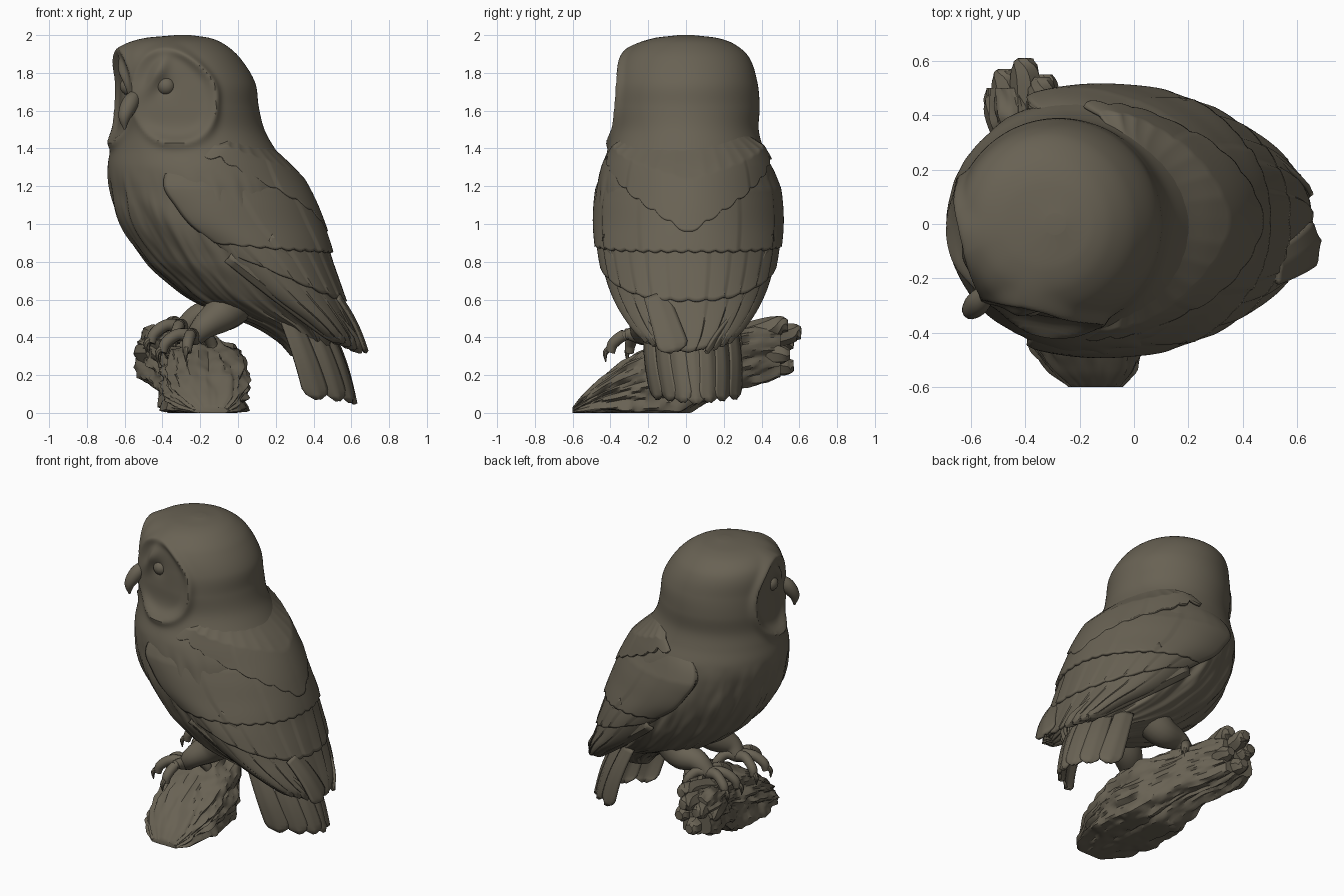
import bpy, bmesh, math
from mathutils import Vector, noise

if "Cube" in bpy.data.objects:
    bpy.data.objects.remove(bpy.data.objects["Cube"])

mat = bpy.data.materials.new("dark_taupe")
mat.use_nodes = True
COLOUR = (0.14, 0.122, 0.088, 1)
mat.diffuse_color = COLOUR
mat.node_tree.nodes["Principled BSDF"].inputs["Base Color"].default_value = COLOUR


def finish(bm, name, thick=0):
    bmesh.ops.recalc_face_normals(bm, faces=bm.faces)
    mesh = bpy.data.meshes.new(name)
    bm.to_mesh(mesh)
    bm.free()
    ob = bpy.data.objects.new(name, mesh)
    bpy.context.collection.objects.link(ob)
    mesh.materials.append(mat)
    if thick:
        mod = ob.modifiers.new("thickness", "SOLIDIFY")
        mod.thickness, mod.offset = thick, 0
    bpy.ops.object.select_all(action="DESELECT")
    bpy.context.view_layer.objects.active = ob
    ob.select_set(True)
    bpy.ops.object.shade_smooth_by_angle(angle=math.radians(40))
    return ob


def grid(name, f, nu, nv, closed=False, thick=0):
    """Surface from f(u, v); closed wraps v and caps both ends."""
    bm = bmesh.new()
    cols = nv if closed else nv + 1
    rows = [[bm.verts.new(f(i / nu, j / nv)) for j in range(cols)] for i in range(nu + 1)]
    for a, b in zip(rows, rows[1:]):
        for j in range(nv):
            k = (j + 1) % cols
            bm.faces.new((a[j], a[k], b[k], b[j]))
    if closed:
        bm.faces.new(rows[0])
        bm.faces.new(rows[-1])
    return finish(bm, name, thick)


def lookup(table, t):
    """Smooth interpolation of table rows by their first column."""
    n = len(table)
    t = min(max(t, table[0][0]), table[-1][0])
    i = max(k for k in range(n - 1) if table[k][0] <= t)
    a, b = table[i], table[i + 1]
    p, q = table[max(i - 1, 0)], table[min(i + 2, n - 1)]
    h = b[0] - a[0]
    s = (t - a[0]) / h
    out = []
    for c in range(1, len(a)):
        m0 = (b[c] - p[c]) / (b[0] - p[0]) * h
        m1 = (q[c] - a[c]) / (q[0] - a[0]) * h
        out.append((2*s**3 - 3*s*s + 1)*a[c] + (s**3 - 2*s*s + s)*m0
                   + (3*s*s - 2*s**3)*b[c] + (s**3 - s*s)*m1)
    return out


def bump(x, width):
    return math.exp(-(x / width) ** 2)


def tube(name, pts, radii, sides=12):
    """Round tapered limb along a smooth path."""
    table = [(i, *p, r) for i, (p, r) in enumerate(zip(pts, radii))]
    last = len(pts) - 1

    def f(u, v):
        x, y, z, r = lookup(table, u * last)
        d = (Vector(lookup(table, u * last + .05)[:3])
             - Vector(lookup(table, u * last - .05)[:3])).normalized()
        side = d.cross(Vector((.3, .9, .2))).normalized()
        w = v * math.tau
        return Vector((x, y, z)) + r * (math.cos(w) * side + math.sin(w) * d.cross(side))
    return grid(name, f, last * 6, sides, True)


# Head and body: one loft of height, front x, back x, half width
BODY = [(.3, .28, .5, .06), (.38, .21, .53, .15), (.46, .08, .52, .22),
        (.52, -.08, .5, .27), (.6, -.25, .48, .34), (.7, -.38, .46, .40),
        (.8, -.49, .44, .44), (1, -.62, .38, .475), (1.2, -.68, .32, .47),
        (1.3, -.69, .265, .45), (1.4, -.675, .195, .41), (1.5, -.66, .14, .385),
        (1.62, -.665, .11, .39), (1.75, -.66, .09, .378), (1.88, -.645, .01, .335),
        (1.95, -.59, -.07, .26), (1.985, -.49, -.15, .165), (2, -.33, -.25, .04)]


def body(u, v):
    z = .3 + 1.7 * (1 - math.cos(math.pi * u)) / 2
    x0, x1, hy = lookup(BODY, z)
    w = v * math.tau
    c, s = math.cos(w), math.sin(w)
    grow = 0
    if z > 1.34:
        # Two dished face halves with soft rims, a central ridge and slanting brows
        d = abs((math.degrees(w) - 225 + 180) % 360 - 180)
        e = math.hypot((d - 34) / 35, (z - 1.68) / .25)
        grow = .024 * bump(e - 1, .13) * min(1, d / 25)
        grow -= .05 * max(0, 1 - e * e) ** .8
        grow += .02 * bump(d, 9) * bump(z - 1.68, .18)
        grow += .035 * bump(d - 10 - 110 * (z - 1.68), 7) * bump(z - 1.79, .09)
        grow -= .012 * bump(d - 27, 9) * bump(z - 1.73, .05)
    elif z < 1.3:
        # Soft rippled breast plumage
        fade = min(1, (1.3 - z) / .2) * min(1, (z - .3) / .1)
        grow = .02 * fade * noise.noise(Vector((c * 6, s * 6, z * 3.5)))
        grow += .008 * fade * noise.noise(Vector((c * 14, s * 14, z * 6)))
    return Vector(((x0 + x1) / 2 + c * ((x1 - x0) / 2 + grow), s * (hy + grow), z))


grid("head_and_body", body, 170, 200, True)

# Folded wings: height, back x, leading edge x, half width
WING = [(.31, .655, .58, .09), (.4, .63, .48, .25), (.5, .59, .36, .34),
        (.6, .55, .22, .40), (.7, .515, .1, .44), (.8, .48, 0, .465),
        (.9, .45, -.12, .48), (1, .415, -.25, .488), (1.1, .375, -.33, .485),
        (1.2, .325, -.39, .472), (1.3, .262, -.36, .447), (1.4, .185, -.24, .395),
        (1.5, .12, -.06, .33)]


def wing_layer(name, top, bottom, lift, feathers, reach=1):
    def f(u, v):
        s = 2 * v - 1
        a = abs(s)
        z = top + (bottom(a) - top) * u
        xb, xe, hy = lookup(WING, z)
        ramp = min(1, u * 2.2)
        o = lift * ramp * (1 - .6 * a ** 6) - .025 * (1 - ramp)
        o += .008 * u * ((a * feathers) % 1 - .5)
        t = s * reach * math.pi / 2
        tuck = 1 - .07 * max(0, (a * reach - .75) / .25) ** 2
        return Vector((xe + (xb - xe + o) * math.cos(t), .012 + (hy * tuck + o) * math.sin(t), z))
    return grid(name, f, 44, 120, thick=.02)


def scallop(a, n, depth):
    return depth * abs(math.sin(a * n * math.pi))


wing_layer("flight_feathers", 1.42, lambda a: .32 + .05 * a, 0, 6)
wing_layer("secondary_feathers", 1.43,
           lambda a: .6 + .26 * a ** 2.5 - scallop(a, 7, .012), .016, 7)
wing_layer("wing_coverts", 1.44,
           lambda a: .86 + .05 * a ** 3 - scallop(a, 11, .012), .034, 3)
wing_layer("mantle", 1.46,
           lambda a: .96 + .4 * min(1, a * 1.15) - scallop(a, 8, .02), .042, 2, .86)


def feather(name, start, end, across, width, bow):
    """Long blade with a raised quill line and a rounded tip."""
    p, q, w = Vector(start), Vector(end), Vector(across).normalized()
    n = (q - p).cross(w).normalized()
    if n.x < 0:
        n = -n

    def f(u, v):
        s = 2 * v - 1
        half = width * (.75 + .25 * u) * math.sqrt(max(.03, 1 - max(0, (u - .85) / .15) ** 2))
        rise = bow * math.sin(u * math.pi) + .015 * (1 - abs(s))
        return p.lerp(q, u) + w * s * half + n * rise
    return grid(name, f, 16, 8, thick=.016)


# Tail fan, wrapped into a trough
for k in range(-3, 4):
    feather(f"tail_feather_{k + 4}", (.45 - .02 * k * k, .02 + .07 * k, .5),
            (.61 - .021 * k * k, .055 + .066 * k, .045 + .009 * abs(k)),
            (-.044 * k, .066, 0), .056 + .007 * abs(k), .02)

# Overlapping tip of the front wing
feather("front_wing_tip", (.52, -.16, .62), (.67, -.06, .32), (-.12, 1, .25), .085, .015)

for side, label in ((-1, "front"), (1, "rear")):
    # Quills along the lower wing edge
    for k in range(4):
        feather(f"{label}_wing_quill_{k + 1}",
                (-.05 + .07 * k, side * (.45 - .005 * k) + .012, .83 + .03 * k),
                (.56 + .03 * k, side * (.21 - .04 * k) + .012, .38 - .018 * k),
                (.5, side * .2, .65), .045, .03)

    # Leg, foot and clawed toes
    fx, fy, fz = (-.23, -.23, .40) if side < 0 else (-.29, .17, .45)
    tube(f"{label}_leg", [(.02, side * .15, .62), (-.08, side * .17, .53),
                          ((fx - .12) / 2, fy, fz + .06), (fx, fy, fz)],
         [.12, .1, .07, .05], 16)
    for k, (dx, dy) in enumerate(((-.17, -.07), (-.16, .05), (-.04, -.17), (.1, .1))):
        tube(f"{label}_toe_{k + 1}",
             [(fx, fy, fz), (fx + dx * .5, fy + dy * .5, fz + .015),
              (fx + dx * .9, fy + dy * .9, fz - .03), (fx + dx, fy + dy, fz - .08)],
             [.042, .032, .03, .024])
        tube(f"{label}_claw_{k + 1}",
             [(fx + dx * .95, fy + dy * .95, fz - .05), (fx + dx * 1.15, fy + dy * 1.15, fz - .08),
              (fx + dx * 1.15, fy + dy * 1.15, fz - .13)], [.02, .015, .003], 8)

# Eyes, placed around the facing direction
for turn, label in ((-27, "rear"), (27, "front")):
    a = math.radians(225 + turn)
    bm = bmesh.new()
    bmesh.ops.create_uvsphere(bm, u_segments=24, v_segments=16, radius=.05)
    bmesh.ops.translate(bm, verts=bm.verts,
                        vec=(-.285 + .305 * math.cos(a), .305 * math.sin(a), 1.73))
    finish(bm, f"{label}_eye")

# Hooked beak
tube("beak", [(-.53, -.245, 1.7), (-.57, -.285, 1.64), (-.6, -.318, 1.57),
              (-.6, -.322, 1.5)], [.025, .045, .034, .005], 16)

# Log: y, centre x, top, bottom, half width
LOG = [(-.6, -.14, .03, 0, .09), (-.54, -.15, .1, 0, .15), (-.4, -.17, .22, 0, .21),
       (-.2, -.175, .34, 0, .22), (0, -.2, .39, .01, .2), (.2, -.29, .43, .11, .17),
       (.4, -.39, .46, .17, .14), (.5, -.42, .45, .2, .11)]


def log(u, v):
    y = -.6 + 1.1 * u
    cx, top, low, hw = lookup(LOG, y)
    w = v * math.tau
    c, s = math.cos(w), math.sin(w)
    bark = 1 + .2 * noise.noise(Vector((c * 4, y * 5, s * 4)))
    bark += .1 * noise.noise(Vector((c * 9, y * 14, s * 9)))
    # Squarer underneath, where it rests on the ground
    power = 6 if s < 0 else 3
    bark *= (abs(c) ** power + abs(s) ** power) ** (-1 / power)
    z = (top + low) / 2 + (top - low) / 2 * s * bark
    return Vector((cx + hw * c * bark, y, max(0, z)))


grid("log", log, 90, 80, True)

# Splintered end of the log
for k, (x, y, z) in enumerate(((-.4, .61, .42), (-.47, .57, .37), (-.34, .54, .46),
                               (-.33, .55, .31), (-.5, .48, .32), (-.42, .57, .25))):
    tube(f"splinter_{k + 1}", [(x * .4 - .22, .28, z * .5 + .16), (x, y - .06, z), (x, y, z)],
         [.08, .055, .03], 7)
